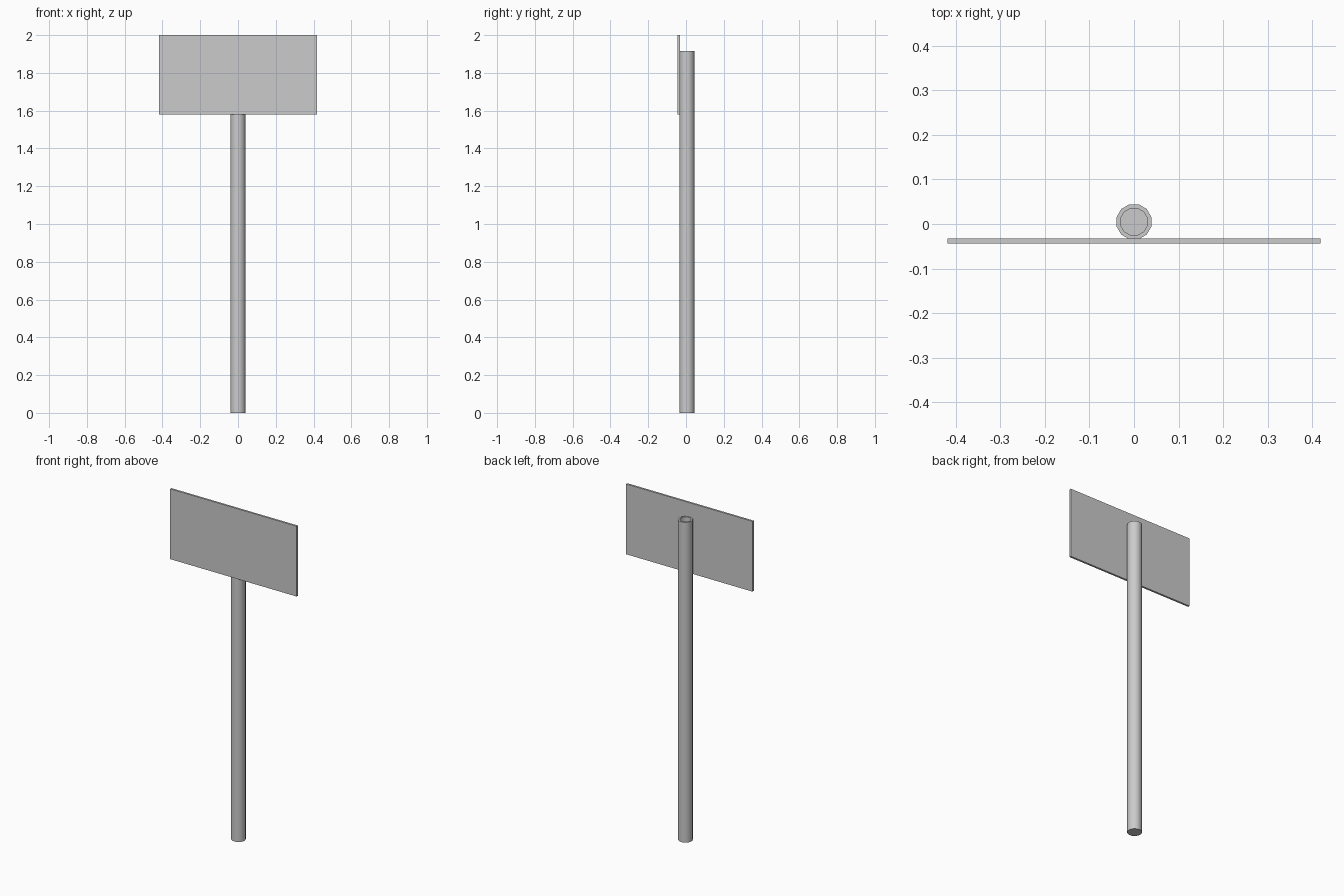
import bpy, bmesh, math
from mathutils import Vector

if "Cube" in bpy.data.objects:
    bpy.data.objects.remove(bpy.data.objects["Cube"])

SIDES = 12


def make_object(name, bm):
    bmesh.ops.recalc_face_normals(bm, faces=bm.faces)
    mesh = bpy.data.meshes.new(name)
    bm.to_mesh(mesh)
    bm.free()
    obj = bpy.data.objects.new(name, mesh)
    bpy.context.collection.objects.link(obj)
    return obj


def ring(bm, radius, z, cy):
    step = 2 * math.pi / SIDES
    return [bm.verts.new((radius * math.cos((i + 0.5) * step),
                          cy + radius * math.sin((i + 0.5) * step), z))
            for i in range(SIDES)]


# Round post with a recessed open top
bm = bmesh.new()
profile = [(0.0405, 0.0), (0.0405, 1.915), (0.031, 1.915), (0.031, 1.865)]
rings = [ring(bm, r, z, 0.005) for r, z in profile]
for a, b in zip(rings, rings[1:]):
    for i in range(SIDES):
        j = (i + 1) % SIDES
        bm.faces.new((a[i], a[j], b[j], b[i]))
bm.faces.new(rings[0])
bm.faces.new(rings[-1])
post = make_object("post", bm)
bpy.context.view_layer.objects.active = post
post.select_set(True)
bpy.ops.object.shade_smooth_by_angle(angle=math.radians(40))

# Thin rectangular panel fixed to the front of the post
bm = bmesh.new()
bmesh.ops.create_cube(bm, size=1.0)
bmesh.ops.scale(bm, vec=Vector((0.836, 0.012, 0.42)), verts=bm.verts)
bmesh.ops.translate(bm, vec=Vector((0, -0.038, 1.79)), verts=bm.verts)
make_object("sign_panel", bm)
